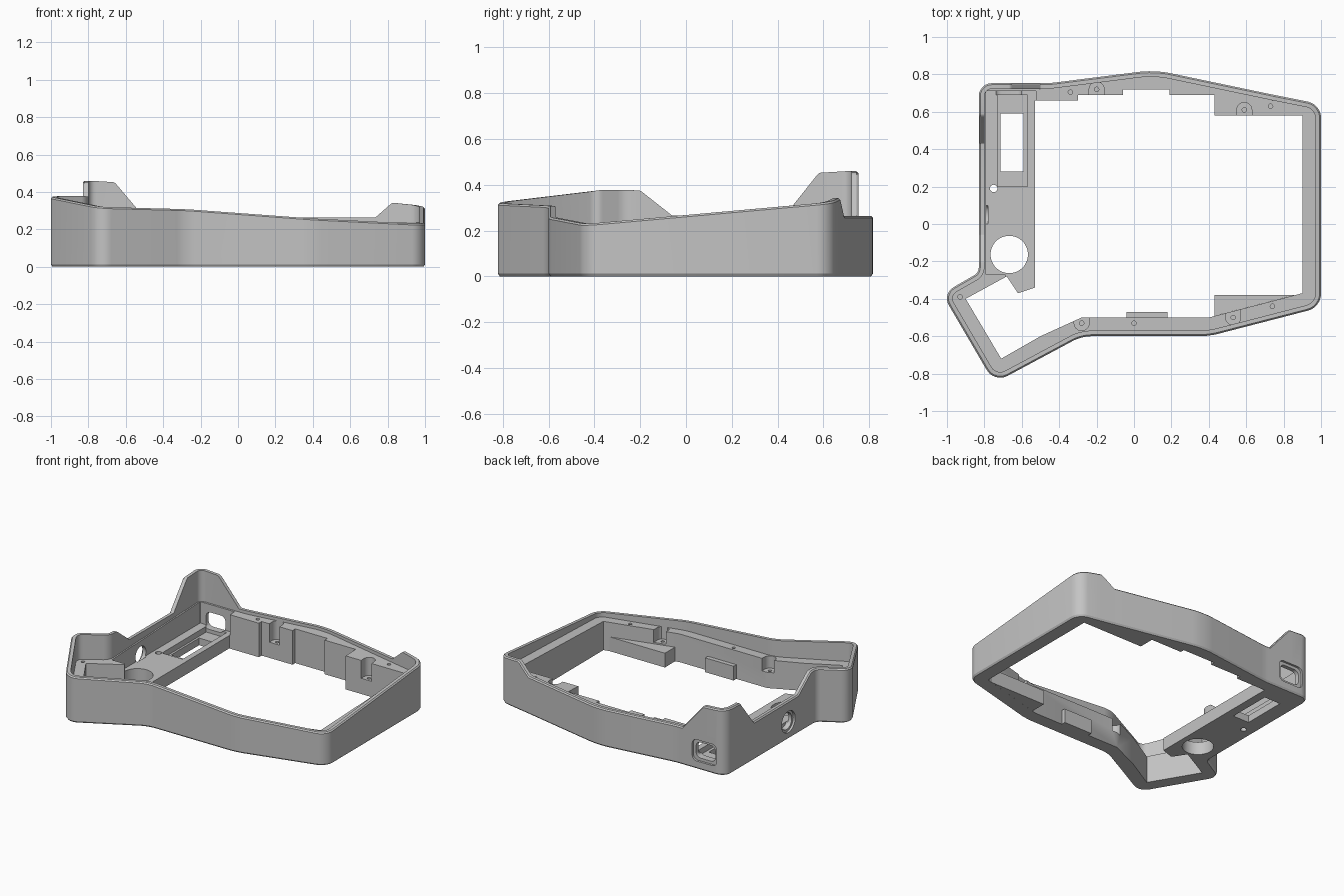
import bpy, bmesh, math
from mathutils import Vector

cube = bpy.data.objects.get("Cube")
if cube:
    bpy.data.objects.remove(cube, do_unlink=True)

COLOUR = (0.55, 0.55, 0.55, 1)
grey = bpy.data.materials.new("light_grey")
grey.use_nodes = True
grey.diffuse_color = COLOUR
grey.node_tree.nodes["Principled BSDF"].inputs["Base Color"].default_value = COLOUR


def make_object(name, bm):
    bmesh.ops.recalc_face_normals(bm, faces=bm.faces)
    mesh = bpy.data.meshes.new(name)
    bm.to_mesh(mesh)
    bm.free()
    mesh.materials.append(grey)
    obj = bpy.data.objects.new(name, mesh)
    bpy.context.collection.objects.link(obj)
    return obj


def rounded(corners, steps=6):
    """Round each corner (x, y, z, reach) with a short cubic curve."""
    out = []
    for i, (x, y, z, reach) in enumerate(corners):
        p = Vector((x, y, z))
        a = Vector(corners[i - 1][:3]) - p
        b = Vector(corners[(i + 1) % len(corners)][:3]) - p
        a = p + a * min(reach / a.xy.length, 0.45)
        b = p + b * min(reach / b.xy.length, 0.45)
        c, d = a.lerp(p, 0.55), b.lerp(p, 0.55)
        for k in range(steps + 1):
            t = k / steps
            s = 1 - t
            out.append(a * s**3 + c * 3 * s * s * t + d * 3 * s * t * t + b * t**3)
    return out


def inset(points, dist):
    """Move a counter-clockwise outline inwards."""
    out = []
    for i, p in enumerate(points):
        a = (p - points[i - 1]).xy.normalized()
        b = (points[(i + 1) % len(points)] - p).xy.normalized()
        m = (a + b).normalized()
        d = dist / max(m.dot(a), 0.3)
        out.append(Vector((p.x - m.y * d, p.y + m.x * d, p.z)))
    return out


def prism(name, pts, low, high):
    """Extrude an outline; the top may be a height or a rule of x and y."""
    top = high if callable(high) else (lambda x, y: high)
    bm = bmesh.new()
    lower = [bm.verts.new((p[0], p[1], low)) for p in pts]
    upper = [bm.verts.new((p[0], p[1], top(p[0], p[1]))) for p in pts]
    bm.faces.new(lower)
    bm.faces.new(upper)
    for i in range(len(pts)):
        bm.faces.new((lower[i - 1], lower[i], upper[i], upper[i - 1]))
    return make_object(name, bm)


def rect(x0, x1, y0, y1, r=0.0):
    pts = [(x0, y0, 0, r), (x1, y0, 0, r), (x1, y1, 0, r), (x0, y1, 0, r)]
    return rounded(pts) if r else pts


def circle(x, y, r, n=32):
    return [(x + r * math.cos(math.tau * i / n), y + r * math.sin(math.tau * i / n)) for i in range(n)]


def cut(cutter, *targets):
    cutter.hide_render = True
    bpy.context.view_layer.update()
    for obj in targets:
        bpy.context.view_layer.objects.active = obj
        mod = obj.modifiers.new("cut", "BOOLEAN")
        mod.operation = "DIFFERENCE"
        mod.solver = "EXACT"
        mod.object = cutter
        bpy.ops.object.modifier_apply(modifier=mod.name)
    bpy.data.objects.remove(cutter, do_unlink=True)


def ledge_height(x, y):
    return 0.215 + 0.035 * y


# Outer wall with a rim that rises at three corners
outline = rounded([
    (1, 0.64, 0.325, 0.07), (0.83, 0.674, 0.342, 0.006), (0.74, 0.692, 0.263, 0.006),
    (0.11, 0.824, 0.263, 0.08), (-0.45, 0.753, 0.263, 0.03), (-0.5, 0.753, 0.263, 0.004),
    (-0.66, 0.753, 0.452, 0.008), (-0.83, 0.753, 0.462, 0.07), (-0.83, 0.58, 0.452, 0.008),
    (-0.83, 0.43, 0.263, 0.004), (-0.83, -0.06, 0.265, 0.004), (-0.83, -0.2, 0.375, 0.006),
    (-0.83, -0.26, 0.377, 0.025), (-1.026, -0.373, 0.377, 0.07), (-0.747, -0.85, 0.32, 0.08),
    (-0.28, -0.6, 0.308, 0.05), (0.4, -0.6, 0.258, 0.05), (1, -0.445, 0.228, 0.07)])
edge, lip = inset(outline, 0.008), inset(outline, 0.03)
bm = bmesh.new()
loops = []
for pts, rule in ((edge, lambda z: 0), (outline, lambda z: 0.012), (outline, lambda z: z - 0.008),
                  (edge, lambda z: z), (lip, lambda z: z), (lip, lambda z: 0)):
    loops.append([bm.verts.new((p.x, p.y, rule(p.z))) for p in pts])
for j, loop in enumerate(loops):
    prev = loops[j - 1]
    for i in range(len(loop)):
        bm.faces.new((prev[i - 1], prev[i], loop[i], loop[i - 1]))
wall = make_object("outer_wall", bm)

# Inner ledge, opened through the middle
ledge = prism("inner_ledge", lip, 0, ledge_height)
opening = [(0.9, 0.58), (0.43, 0.58), (0.43, 0.69), (0.19, 0.69), (0.19, 0.72), (-0.06, 0.72),
           (-0.06, 0.69), (-0.3, 0.69), (-0.3, 0.66), (-0.53, 0.66), (-0.53, -0.34),
           (-0.62, -0.37), (-0.68, -0.28), (-0.9, -0.4), (-0.71, -0.72), (-0.5, -0.6),
           (-0.28, -0.5), (0.4, -0.5), (0.9, -0.37)]
cut(prism("opening_cutter", opening, -0.1, 1), ledge)

# Sunken side platform with slot, round hole and shallow tray
pocket = [(-0.79, -0.27), (-0.687, -0.27), (-0.63, -0.42), (-0.525, -0.4), (-0.525, 0.71), (-0.79, 0.71)]
cut(prism("pocket_cutter", pocket, 0.09, 1), ledge)
cut(prism("tray_cutter", rect(-0.73, -0.57, 0.2, 0.69), 0.05, 1), ledge)
cut(prism("slot_cutter", rect(-0.715, -0.59, 0.28, 0.59), -0.1, 1), ledge)
cut(prism("knob_cutter", circle(-0.667, -0.163, 0.1, 48), -0.1, 0.5), ledge)
cut(prism("pin_cutter", circle(-0.75, 0.19, 0.02), -0.1, 0.5), ledge)

# Screw seats that open towards the middle, and the screw holes
for x, y in ((-0.2, 0.72), (0.59, 0.61), (-0.28, -0.53), (0.53, -0.5)):
    side = 1 if y > 0 else -1
    seat = [(x + 0.04 * math.cos(math.pi * i / 12), y + side * 0.04 * math.sin(math.pi * i / 12)) for i in range(13)]
    seat += [(x - 0.04, y - side * 0.1), (x + 0.04, y - side * 0.1)]
    cut(prism("seat_cutter", seat, 0.11, 1), ledge)
    cut(prism("screw_cutter", circle(x, y, 0.012, 16), 0.05, 1), ledge)
for x, y in ((-0.34, 0.705), (0.73, 0.63), (0, -0.53), (0.74, -0.44), (-0.93, -0.39)):
    cut(prism("screw_cutter", circle(x, y, 0.012, 16), 0.13, 1), ledge)

# Rectangular port in the back wall and round port in the side wall, each with a recess
for grow, depth in ((0, 0.69), (0.02, 0.738)):
    port = prism("port_cutter", rect(-0.745 - grow, -0.595 + grow, 0.075 - grow, 0.185 + grow, 0.035), -0.9, -depth)
    port.rotation_euler = (math.pi / 2, 0, 0)
    cut(port, wall, ledge)
for radius, depth in ((0.058, 0.78), (0.075, 0.815)):
    jack = prism("jack_cutter", circle(-0.05, 0.12, radius), depth, 0.95)
    jack.rotation_euler = (math.pi / 2, 0, -math.pi / 2)
    cut(jack, wall, ledge)

# Low support blocks along the front
corner_block = prism("corner_block", [(0.43, -0.492), (0.86, -0.38), (0.43, -0.38)], 0, 0.1)
front_block = prism("front_block", rect(-0.04, 0.18, -0.5, -0.47), 0, 0.1)

for obj in (wall, ledge, corner_block, front_block):
    bpy.ops.object.select_all(action="DESELECT")
    obj.select_set(True)
    bpy.context.view_layer.objects.active = obj
    bpy.ops.object.shade_smooth_by_angle(angle=math.radians(30))
